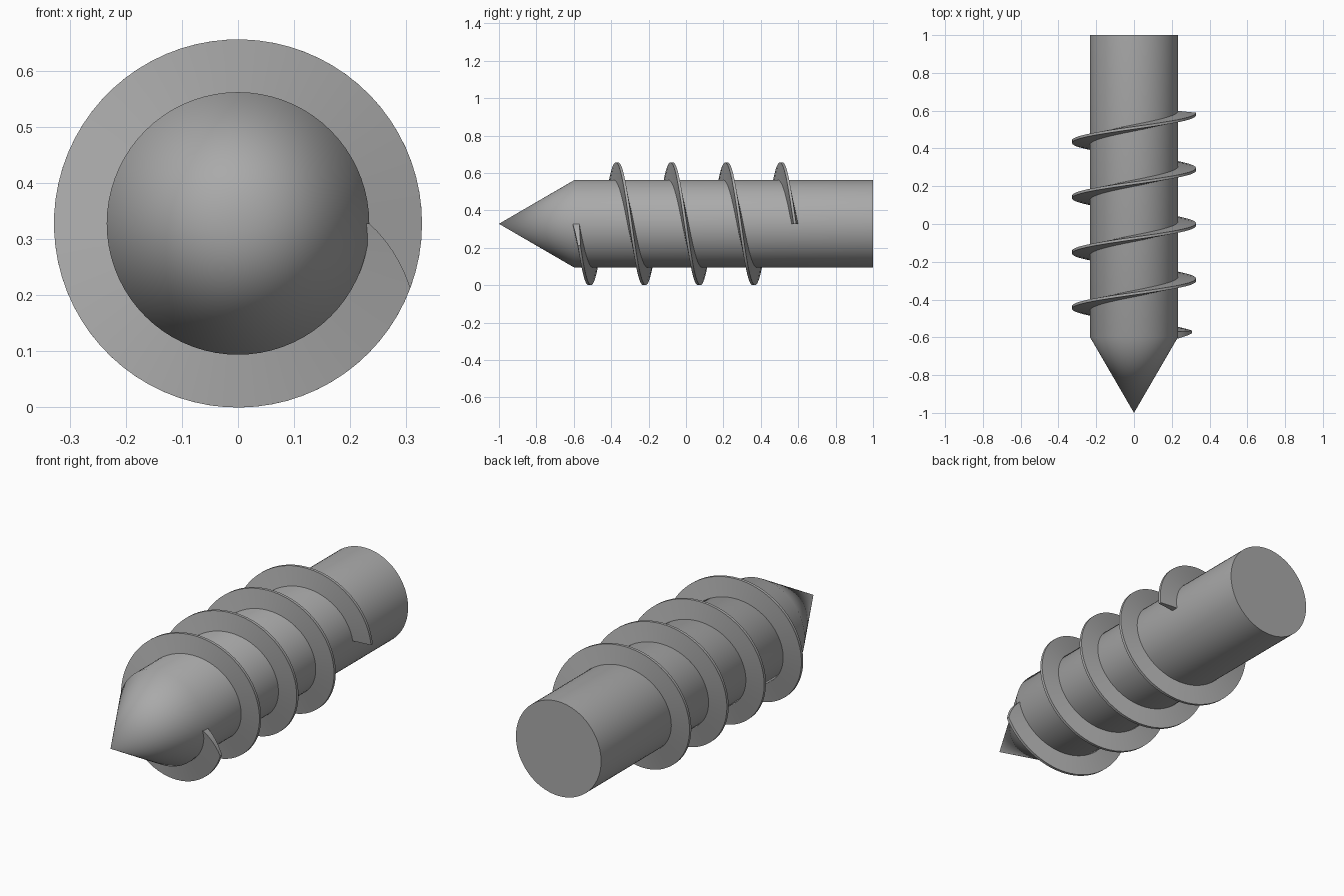
import bpy, bmesh, math

cube = bpy.data.objects.get("Cube")
if cube:
    bpy.data.objects.remove(cube, do_unlink=True)

CORE, OUTER = 0.234, 0.328       # shaft and thread radii
AXIS_Z = OUTER                   # height of the long axis
STEPS, TURNS, PITCH, START = 72, 4, 0.2925, -0.588
LEAD_IN = math.radians(20.5)     # thread rises from the shaft over this angle

steel = bpy.data.materials.new("grey_steel")
steel.use_nodes = True
GREY = (0.4, 0.4, 0.4, 1)
steel.diffuse_color = GREY
steel.node_tree.nodes["Principled BSDF"].inputs["Base Color"].default_value = GREY


def finish(bm, name, angle):
    bmesh.ops.recalc_face_normals(bm, faces=bm.faces)
    mesh = bpy.data.meshes.new(name)
    bm.to_mesh(mesh)
    bm.free()
    mesh.materials.append(steel)
    obj = bpy.data.objects.new(name, mesh)
    bpy.context.collection.objects.link(obj)
    bpy.ops.object.select_all(action="DESELECT")
    obj.select_set(True)
    bpy.context.view_layer.objects.active = obj
    bpy.ops.object.shade_smooth_by_angle(angle=math.radians(angle))
    return obj


def point(radius, angle, y):
    # angle runs from +x downwards, so the thread is wound the right way
    return (radius * math.cos(angle), y, AXIS_Z - radius * math.sin(angle))


# Shaft with pointed tip: rings joined along y
bm = bmesh.new()
rings = [[bm.verts.new(point(CORE, i * math.tau / STEPS, y)) for i in range(STEPS)]
         for y in (-0.597, 1.0)]
apex = bm.verts.new((0, -1, AXIS_Z))
for i in range(STEPS):
    j = (i + 1) % STEPS
    bm.faces.new((rings[0][i], rings[0][j], rings[1][j], rings[1][i]))
    bm.faces.new((apex, rings[0][j], rings[0][i]))
bm.faces.new(rings[1])
finish(bm, "shaft", 35)

# Helical thread: a tapered section swept around the shaft
bm = bmesh.new()
angles = [LEAD_IN * k / 6 for k in range(6)]
angles += [LEAD_IN + (TURNS * math.tau - LEAD_IN) * k / (STEPS * TURNS)
           for k in range(STEPS * TURNS + 1)]
ROOT, TIP, SINK = 0.018, 0.007, 0.01
sections = []
for a in angles:
    y = START + PITCH * a / math.tau
    rise = min(1, a / LEAD_IN)
    tip_radius = CORE + (OUTER - CORE) * rise
    tip = ROOT + (TIP - ROOT) * rise
    profile = [(CORE - SINK, -ROOT), (tip_radius, -tip),
               (tip_radius, tip), (CORE - SINK, ROOT)]
    sections.append([bm.verts.new(point(r, a, y + d)) for r, d in profile])
for s, t in zip(sections, sections[1:]):
    for i in range(4):
        j = (i + 1) % 4
        bm.faces.new((s[i], s[j], t[j], t[i]))
bm.faces.new(sections[0])
bm.faces.new(sections[-1])
finish(bm, "thread", 30)
